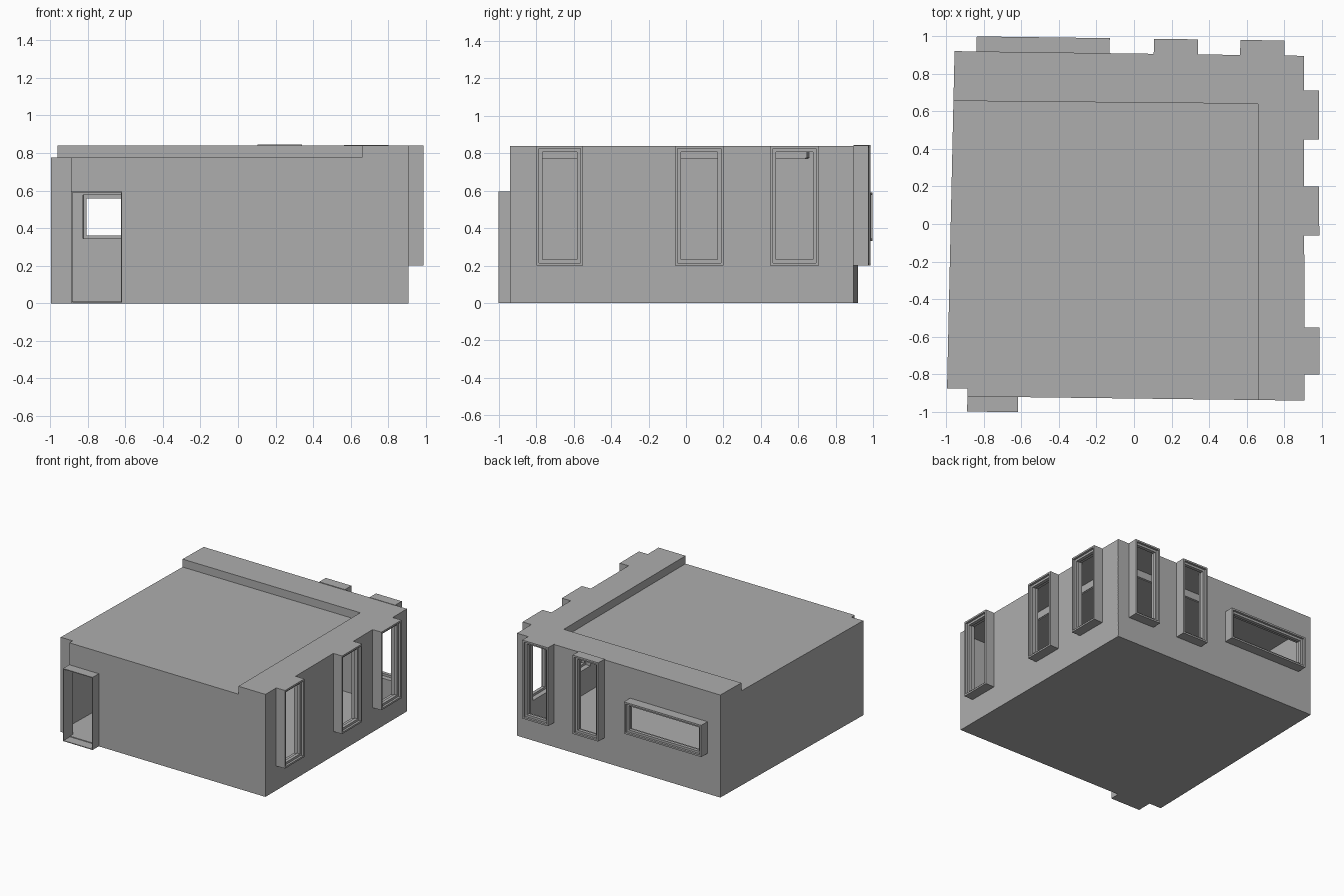
import bpy, bmesh
from mathutils import Vector

if "Cube" in bpy.data.objects:
    bpy.data.objects.remove(bpy.data.objects["Cube"])

grey = bpy.data.materials.new("plaster grey")
grey.diffuse_color = (0.42, 0.42, 0.42, 1)
grey.use_nodes = True
grey.node_tree.nodes["Principled BSDF"].inputs["Base Color"].default_value = grey.diffuse_color

LOW, HIGH, SLAB = 0.775, 0.84, 0.012
RIM = 0.014          # thickness of the window boxes


def finish(name, bm, thick=0):
    bmesh.ops.remove_doubles(bm, verts=bm.verts, dist=0.0005)
    me = bpy.data.meshes.new(name)
    bm.to_mesh(me)
    bm.free()
    me.materials.append(grey)
    ob = bpy.data.objects.new(name, me)
    bpy.context.collection.objects.link(ob)
    if thick:
        mod = ob.modifiers.new("thickness", 'SOLIDIFY')
        mod.thickness = thick
        mod.offset = -1
    return ob


def frame_of(p, q):
    """Wall axes: start, direction along, outward normal, length."""
    p, q = Vector((*p, 0)), Vector((*q, 0))
    u = (q - p).normalized()
    return p, u, Vector((u.y, -u.x, 0)), (q - p).length


def span(p, q, axis, a, b):
    """World coordinates on one axis to distances along the wall."""
    length = frame_of(p, q)[3]
    return sorted((c - p[axis]) / (q[axis] - p[axis]) * length for c in (a, b))


def wall(name, p, q, z0, z1, holes=()):
    """Thin wall panel with rectangular openings."""
    o, u, n, length = frame_of(p, q)
    ss = sorted({0, length, *[s for h in holes for s in h[:2]]})
    zs = sorted({z0, z1, *[z for h in holes for z in h[2:] if z0 < z < z1]})
    bm = bmesh.new()
    for a, b in zip(ss, ss[1:]):
        for c, d in zip(zs, zs[1:]):
            s, z = (a + b) / 2, (c + d) / 2
            if any(h[0] < s < h[1] and h[2] < z < h[3] for h in holes):
                continue
            bm.faces.new([bm.verts.new(o + u * i + Vector((0, 0, j)))
                          for i, j in ((a, c), (b, c), (b, d), (a, d))])
    return finish(name, bm, 0.006)


def ring(name, p, q, s0, s1, z0, z1, w, d0, d1):
    """Rectangular tube standing out from a wall."""
    o, u, n, _ = frame_of(p, q)
    bm = bmesh.new()
    loops = []
    for inset, d in ((0, d0), (0, d1), (w, d1), (w, d0)):
        a, b, c, e = s0 + inset, s1 - inset, z0 + inset, z1 - inset
        loops.append([bm.verts.new(o + u * i + n * d + Vector((0, 0, j)))
                      for i, j in ((a, c), (b, c), (b, e), (a, e))])
    for k in range(4):
        la, lb = loops[k], loops[(k + 1) % 4]
        for i in range(4):
            j = (i + 1) % 4
            bm.faces.new((la[i], la[j], lb[j], lb[i]))
    bmesh.ops.recalc_face_normals(bm, faces=bm.faces)
    return finish(name, bm)


def slab(name, pts, z0, z1):
    bm = bmesh.new()
    f = bm.faces.new([bm.verts.new((x, y, z0)) for x, y in pts])
    ext = bmesh.ops.extrude_face_region(bm, geom=[f])["geom"]
    bmesh.ops.translate(bm, vec=(0, 0, z1 - z0),
                        verts=[v for v in ext if isinstance(v, bmesh.types.BMVert)])
    # keep the underside closed
    if not any(abs(g.calc_center_median().z - z0) < 1e-4 for g in bm.faces):
        bm.faces.new([v for v in bm.verts if abs(v.co.z - z0) < 1e-4])
    bmesh.ops.recalc_face_normals(bm, faces=bm.faces)
    return finish(name, bm)


def windowed_wall(name, p, q, axis, windows):
    """Full-height wall with projecting window boxes."""
    holes = []
    for i, (a, b, z0, z1) in enumerate(windows):
        s0, s1 = span(p, q, axis, a, b)
        holes.append((s0 + RIM, s1 - RIM, z0 + RIM, z1 - RIM))
        ring(f"{name}_window_box_{i}", p, q, s0, s1, z0, z1, RIM, -0.004, 0.08)
        ring(f"{name}_window_sash_{i}", p, q, s0 + RIM, s1 - RIM,
             z0 + RIM, z1 - RIM, 0.018, 0.035, 0.062)
    wall(name, p, q, SLAB, HIGH, holes)


# Plan corners, counter-clockwise from the front left
A, B, C = (-0.995, -0.875), (-0.887, -0.875), (-0.887, -0.918)
D, E, F = (0.907, -0.94), (0.905, 0.895), (-0.955, 0.92)
# Corners of the raised ceiling strip
G, H, K = (0.66, -0.937), (0.66, 0.64), (-0.961, 0.655)

# Floor and two-level roof
slab("floor", [A, B, C, D, E, F], 0, SLAB)
slab("low_roof", [A, B, C, G, H, K], LOW - 0.006, LOW)
slab("raised_roof_right", [G, D, E, H], HIGH - 0.006, HIGH)
slab("raised_roof_back", [H, E, F, K], HIGH - 0.006, HIGH)
wall("roof_step_right", H, G, LOW, HIGH)
wall("roof_step_back", K, H, LOW, HIGH)

# Plain walls
wall("corner_wall", A, B, SLAB, LOW)
wall("corner_return", B, C, SLAB, LOW)
wall("front_wall_right", G, D, SLAB, HIGH)
wall("left_wall_back", F, K, SLAB, HIGH)
wall("left_wall", K, A, SLAB, LOW)

# Front wall with projecting doorway
s0, s1 = span(C, G, 0, -0.887, -0.617)
wall("front_wall", C, G, SLAB, LOW, [(s0 + 0.006, s1 - 0.006, 0, 0.59)])
ring("doorway", C, G, s0, s1, 0, 0.595, 0.006, -0.004, 0.08)

# Walls with windows
windowed_wall("right_wall", D, E, 1, [(-0.8, -0.55, 0.2, 0.84),
                                      (-0.06, 0.2, 0.2, 0.84),
                                      (0.45, 0.71, 0.2, 0.84)])
windowed_wall("back_wall", E, F, 0, [(0.565, 0.8, 0.2, 0.843),
                                     (0.105, 0.34, 0.2, 0.845),
                                     (-0.838, -0.13, 0.33, 0.59)])
